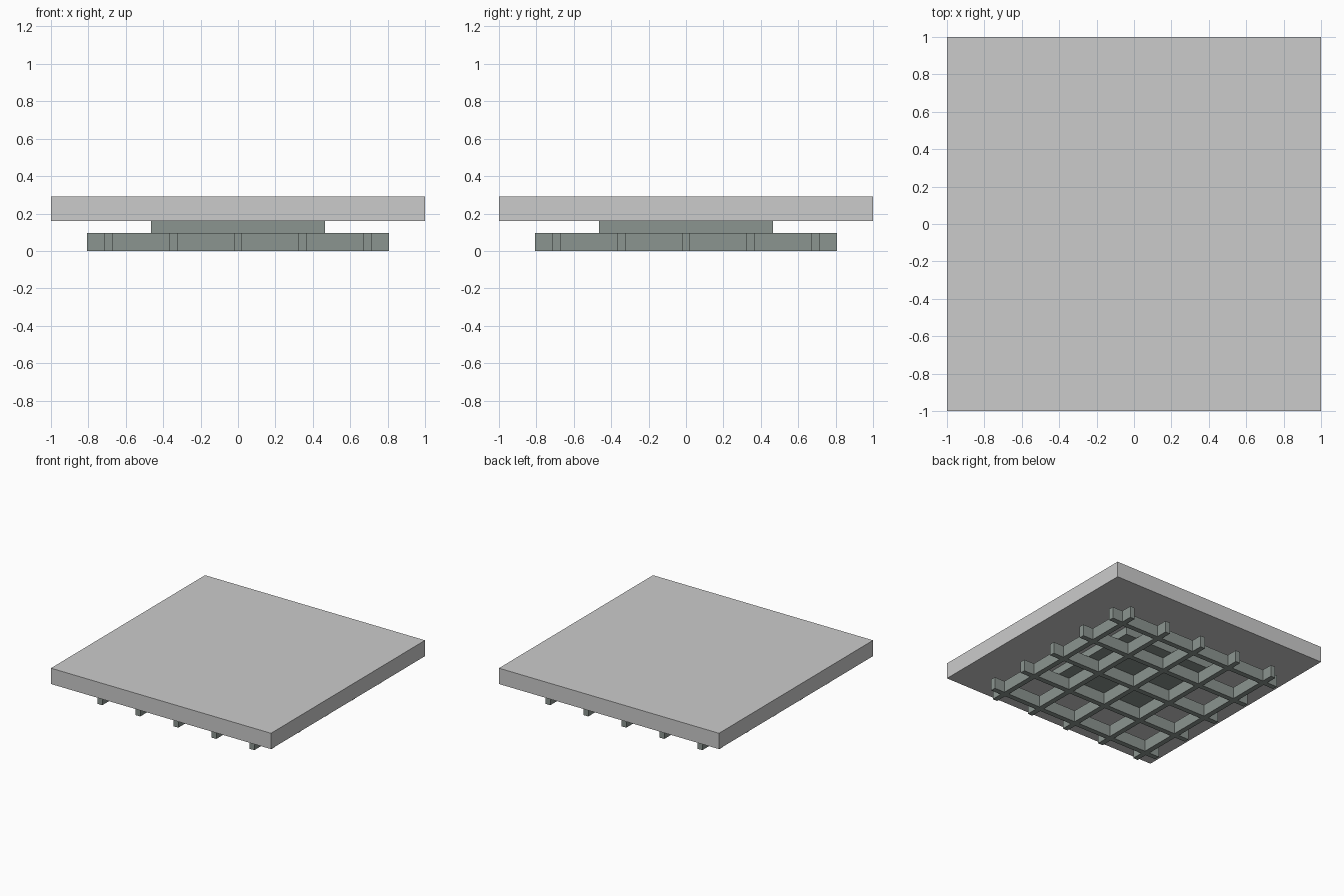
import bpy, bmesh

if "Cube" in bpy.data.objects:
    bpy.data.objects.remove(bpy.data.objects["Cube"])

def material(name, rgb):
    m = bpy.data.materials.new(name)
    m.diffuse_color = (*rgb, 1)
    m.use_nodes = True
    m.node_tree.nodes["Principled BSDF"].inputs["Base Color"].default_value = m.diffuse_color
    return m

light = material("light_grey", (0.56, 0.59, 0.57))
dark = material("dark_grey", (0.26, 0.30, 0.28))

def finish(name, bm, mat):
    bmesh.ops.recalc_face_normals(bm, faces=bm.faces)
    me = bpy.data.meshes.new(name)
    bm.to_mesh(me)
    bm.free()
    me.materials.append(mat)
    bpy.context.collection.objects.link(bpy.data.objects.new(name, me))

def block(name, half, z0, z1, mat):
    bm = bmesh.new()
    bmesh.ops.create_cube(bm, size=1)
    for v in bm.verts:
        v.co = (v.co.x * 2 * half, v.co.y * 2 * half, z0 if v.co.z < 0 else z1)
    finish(name, bm, mat)

# Top slab and the smaller spacer plate under it
block("top_slab", 1.0, 0.16, 0.29, light)
block("spacer_plate", 0.465, 0.096, 0.16, dark)

# Base lattice: five bars each way, with short overhanging ends, as one clean solid
half_width, height, reach = 0.0215, 0.096, 0.806
lines = [-reach]
for i in range(-2, 3):
    lines += [i * 0.3455 - half_width, i * 0.3455 + half_width]
lines.append(reach)
bm = bmesh.new()
n = len(lines)
verts = {}
def vert(i, j):
    if (i, j) not in verts:
        verts[i, j] = bm.verts.new((lines[i], lines[j], 0))
    return verts[i, j]
for i in range(n - 1):
    for j in range(n - 1):
        if i % 2 or j % 2:
            bm.faces.new([vert(i, j), vert(i + 1, j), vert(i + 1, j + 1), vert(i, j + 1)])
ext = bmesh.ops.extrude_face_region(bm, geom=bm.faces[:], use_keep_orig=True)
for v in ext["geom"]:
    if isinstance(v, bmesh.types.BMVert):
        v.co.z = height
finish("base_lattice", bm, dark)
